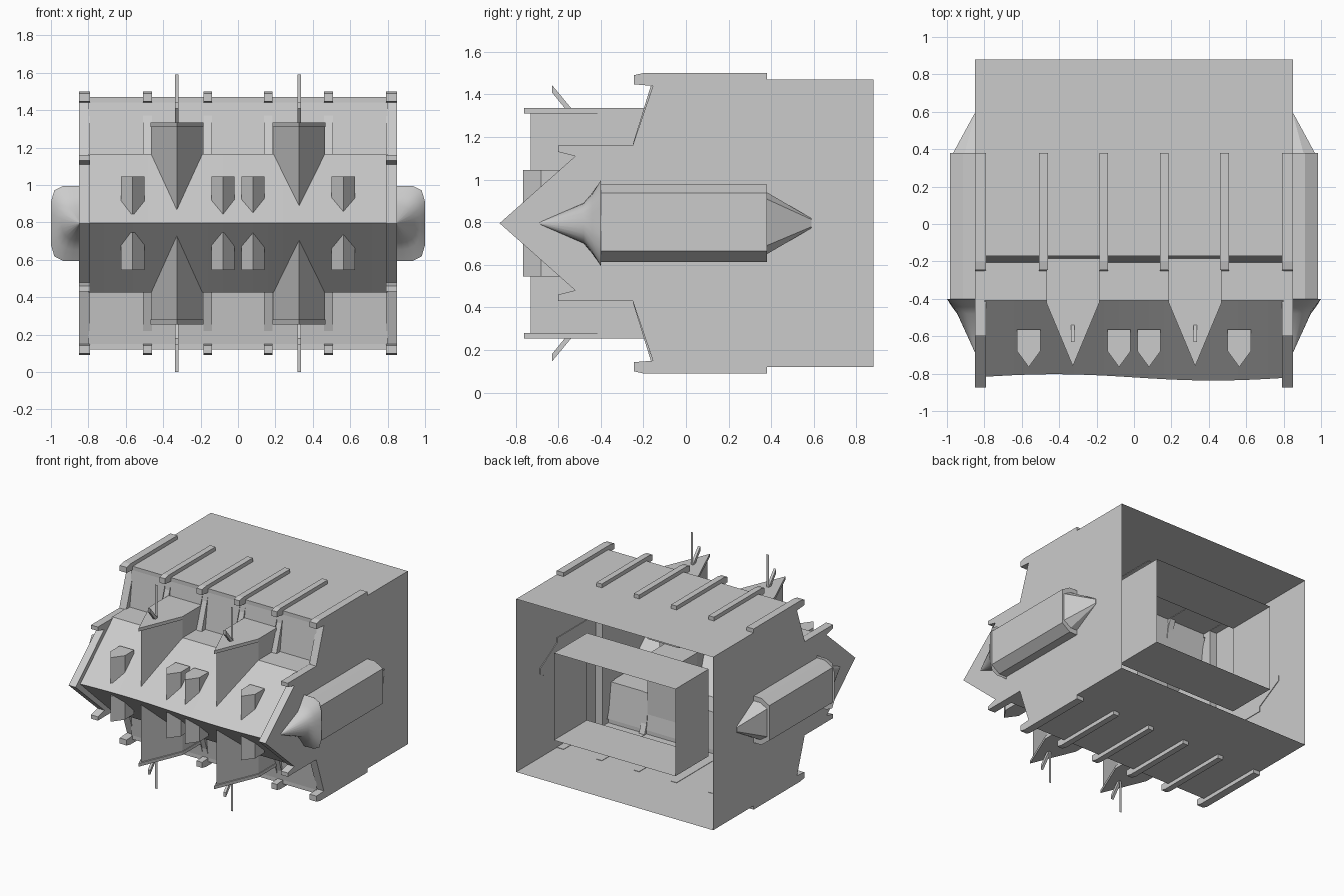
import bpy, bmesh, math

if "Cube" in bpy.data.objects:
    bpy.data.objects.remove(bpy.data.objects["Cube"])

ZC = 0.795   # mid height; every part is modelled relative to it


def finish(name, verts, faces, mx=False, mz=False, recalc=True):
    """Make a mesh object at mid height, optionally mirrored in x and z."""
    me = bpy.data.meshes.new(name)
    me.from_pydata(verts, [], faces)
    if recalc:
        bm = bmesh.new()
        bm.from_mesh(me)
        bmesh.ops.recalc_face_normals(bm, faces=bm.faces)
        bm.to_mesh(me)
        bm.free()
    ob = bpy.data.objects.new(name, me)
    ob.location.z = ZC
    bpy.context.collection.objects.link(ob)
    if mx or mz:
        m = ob.modifiers.new("Mirror", "MIRROR")
        m.use_axis = (mx, False, mz)
        m.use_mirror_merge = False
    return ob


def loft(name, rings, caps=True, **kw):
    """Skin a list of equal-length closed rings."""
    n = len(rings[0])
    verts = [p for r in rings for p in r]
    faces = [(k * n + i, k * n + (i + 1) % n, (k + 1) * n + (i + 1) % n, (k + 1) * n + i)
             for k in range(len(rings) - 1) for i in range(n)]
    if caps:
        faces += [tuple(range(n)), tuple(range(len(verts) - n, len(verts)))]
    return finish(name, verts, faces, **kw)


def prism_x(name, prof, x0, x1, **kw):
    """Extrude a (y, h) side profile along x."""
    return loft(name, [[(x, y, h) for y, h in prof] for x in (x0, x1)], **kw)


def prism_z(name, plan, h0, h1, **kw):
    """Extrude an (x, y) plan upward."""
    return loft(name, [[(x, y, h) for x, y in plan] for h in (h0, h1)], **kw)


def rect(y, hx, hz):
    return [(-hx, y, -hz), (hx, y, -hz), (hx, y, hz), (-hx, y, hz)]


def pointed(x, hw, back, shoulder, tip):
    return [(x - hw, back), (x + hw, back), (x + hw, shoulder), (x, tip), (x - hw, shoulder)]


# Open-backed outer shell and the duct inside it
loft("outer_shell", [rect(0.88, 0.85, 0.675), rect(-0.12, 0.85, 0.675)], caps=False)
loft("inner_duct", [rect(0.88, 0.525, 0.34), rect(0.47, 0.525, 0.34)], caps=False)

# Front hull: stepped profile with a slightly wavy nose edge
N = 20
verts, faces = [], []
for i in range(N + 1):
    x = -0.8 + 1.6 * i / N
    nose = -0.82 - 0.017 * math.sin(math.pi * x / 0.85)
    half = [(-0.12, 0.675), (-0.17, 0.675), (-0.17, 0.645), (-0.205, 0.37), (-0.41, 0.37)]
    prof = half + [(nose, 0.003)] + [(y, -h) for y, h in reversed(half)]
    verts += [(x, y, h) for y, h in prof]
P = len(prof)
for i in range(N):
    for j in range(P - 1):
        a = i * P + j
        faces.append((a, a + 1, a + P + 1, a + P))
finish("front_hull", verts, faces, recalc=False)

# Side plates framing the front
half = [(-0.1, 0.675), (-0.145, 0.675), (-0.155, 0.645), (-0.25, 0.365), (-0.6, 0.365),
        (-0.6, 0.335), (-0.52, 0.315)]
prism_x("side_plate", half + [(-0.875, 0)] + [(y, -h) for y, h in reversed(half)],
        0.79, 0.85, mx=True)

# Hooked ribs on roof and floor, with strips down the front panels
hook = [(0.38, 0.672), (0.38, 0.705), (-0.2, 0.705), (-0.245, 0.695),
        (-0.245, 0.652), (-0.155, 0.645), (-0.145, 0.672)]
strip = [(-0.155, 0.645), (-0.25, 0.37), (-0.2, 0.37), (-0.165, 0.645)]
for x0, x1 in ((0.79, 0.85), (0.46, 0.507), (0.138, 0.185)):
    prism_x("roof_rib", hook, x0, x1, mx=True, mz=True)
    if x1 < 0.8:
        prism_x("panel_rib", strip, x0, x1, mx=True, mz=True)

# Turret towers with caps and antennas
X = 0.327
prism_z("tower", pointed(X, 0.137, -0.185, -0.41, -0.73), 0.06, 0.52, mx=True, mz=True)
prism_z("tower_cap", pointed(X, 0.142, -0.185, -0.42, -0.76), 0.515, 0.54, mx=True, mz=True)
finish("antenna", [(X - 0.01, -0.54, 0.53), (X + 0.01, -0.54, 0.53),
                   (X + 0.01, -0.54, ZC), (X - 0.01, -0.54, ZC)], [(0, 1, 2, 3)],
       mx=True, mz=True, recalc=False)
prism_x("antenna_brace", [(-0.63, 0.65), (-0.63, 0.615), (-0.565, 0.535), (-0.535, 0.535)],
        X - 0.01, X + 0.01, mx=True, mz=True)

# Small pointed fins on the nose slopes
for x in (0.08, 0.563):
    prism_z("nose_fin", pointed(x, 0.062, -0.565, -0.68, -0.765), 0.05, 0.25, mx=True, mz=True)

# Side pods: body, flared front cone, tapered tail
SECTION = [(0, 1), (0.5, 1), (1, 0.78), (1, -0.72), (0.5, -1), (0, -1)]


def pod_ring(y, w, h):
    return [(0.845 + w * u, y, h * v) for u, v in SECTION]


ROUND = [(math.sin(math.pi * i / 12), math.cos(math.pi * i / 12)) for i in range(13)]


def nose_ring(y, w, h, square):
    """Blend from a round section to a boxier one toward the flare."""
    ring = []
    for u, v in ROUND:
        k = 1 + (min(1 / max(abs(u), abs(v)), 1.25) - 1) * square
        ring.append((0.845 + w * u * k, y, h * v * k))
    return ring


loft("pod_body", [pod_ring(-0.4, 0.14, 0.182), pod_ring(0.38, 0.14, 0.182)], mx=True)
cone = loft("pod_front_cone", [nose_ring(-0.69, 0.004, 0.004, 0), nose_ring(-0.48, 0.1, 0.095, 0.2),
                               nose_ring(-0.44, 0.13, 0.142, 0.6), nose_ring(-0.4, 0.155, 0.2, 1)],
            mx=True)
loft("pod_tail", [pod_ring(0.38, 0.122, 0.145), pod_ring(0.59, 0.008, 0.022)], mx=True)

# Smooth only the curved cones
bpy.ops.object.select_all(action="DESELECT")
cone.select_set(True)
bpy.context.view_layer.objects.active = cone
bpy.ops.object.shade_smooth_by_angle(angle=math.radians(35))
